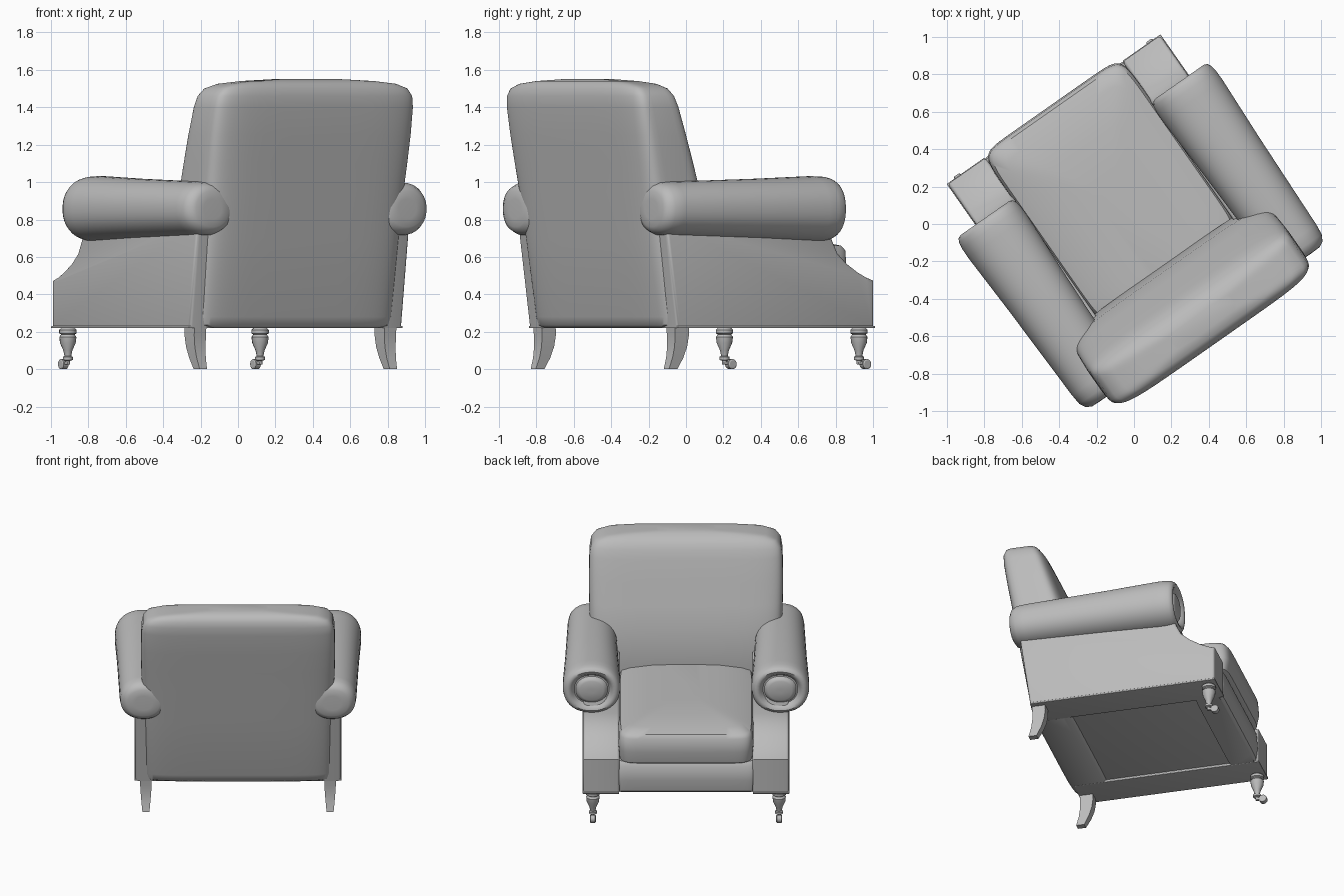
import bpy, bmesh, math
from mathutils import Vector, Matrix

if "Cube" in bpy.data.objects:
    bpy.data.objects.remove(bpy.data.objects["Cube"], do_unlink=True)

TURN = math.radians(35)  # the chair stands turned on the floor

grey = bpy.data.materials.new("plain_grey")
grey.use_nodes = True
COLOUR = (0.5, 0.5, 0.5, 1)
grey.diffuse_color = COLOUR
grey.node_tree.nodes["Principled BSDF"].inputs["Base Color"].default_value = COLOUR


def finish(name, bm, mirror=False, angle=40):
    """Turn a bmesh into a smooth-shaded object, optionally mirrored left to right."""
    bmesh.ops.recalc_face_normals(bm, faces=bm.faces)
    mesh = bpy.data.meshes.new(name)
    bm.to_mesh(mesh)
    bm.free()
    mesh.materials.append(grey)
    mesh.shade_smooth()
    mesh.set_sharp_from_angle(angle=math.radians(angle))
    obj = bpy.data.objects.new(name, mesh)
    bpy.context.collection.objects.link(obj)
    obj.rotation_euler.z = TURN
    if mirror:
        obj.modifiers.new("both_sides", 'MIRROR')
    return obj


def loft(name, rings, mirror=False, angle=40):
    """Skin a row of closed rings and cap both ends."""
    bm = bmesh.new()
    rows = [[bm.verts.new(p) for p in ring] for ring in rings]
    n = len(rows[0])
    for a, b in zip(rows, rows[1:]):
        for i in range(n):
            j = (i + 1) % n
            bm.faces.new((a[i], a[j], b[j], b[i]))
    bm.faces.new(rows[0])
    bm.faces.new(rows[-1])
    return finish(name, bm, mirror, angle)


def oval(n, power=2):
    """Unit superellipse; a higher power gives squarer corners."""
    def bend(v):
        return math.copysign(abs(v) ** (2 / power), v)
    turns = [2 * math.pi * (i + 0.5) / n for i in range(n)]
    return [(bend(math.cos(t)), bend(math.sin(t))) for t in turns]


def pillow(name, rows, power, angle=40):
    """Stack of rounded rectangles: height, half width, rear y, front y."""
    shape = oval(64, power)
    loft(name, [[(w * u, (y0 + y1) / 2 + (y1 - y0) / 2 * v, z) for u, v in shape]
                for z, w, y0, y1 in rows], angle=angle)


def box(name, lo, hi, bevel, mirror=False):
    lo, hi = Vector(lo), Vector(hi)
    bm = bmesh.new()
    bmesh.ops.create_cube(bm, size=1, matrix=Matrix.Translation((lo + hi) / 2)
                          @ Matrix.Diagonal((*(hi - lo), 1)))
    bmesh.ops.bevel(bm, geom=bm.edges[:], offset=bevel, segments=3,
                    profile=0.5, affect='EDGES')
    return finish(name, bm, mirror)


# Leaning upholstered back with an arched top
pillow("chair_back", [
    (.22, .60, -.55, -.33), (.235, .625, -.57, -.31), (.28, .635, -.582, -.30),
    (.7, .642, -.655, -.27), (.95, .648, -.695, -.30), (1.1, .652, -.72, -.35),
    (1.25, .654, -.745, -.40), (1.4, .65, -.768, -.45), (1.46, .64, -.772, -.475),
    (1.5, .61, -.765, -.50), (1.525, .54, -.75, -.53), (1.54, .40, -.73, -.56),
    (1.55, .2, -.69, -.59)], 6)

# Seat: base, front rail and crowned cushion
box("seat_base", (-.47, -.5, .235), (.47, .65, .46), .01)
pillow("front_rail", [(.22, .46, .55, .72), (.235, .46, .55, .738), (.32, .46, .55, .75),
                      (.42, .46, .55, .742), (.45, .455, .55, .72)], 14)
pillow("seat_cushion", [
    (.44, .435, -.35, .735), (.455, .45, -.35, .76), (.54, .456, -.35, .775),
    (.635, .454, -.35, .768), (.66, .44, -.35, .75), (.68, .38, -.35, .67),
    (.70, .24, -.34, .5), (.705, .1, -.3, .3)], 12)

# Arm panels: side profile with a scooped front, extruded sideways
profile = [(-.54, .22), (.745, .22), (.745, .475), (.70, .49), (.64, .52), (.57, .565),
           (.51, .62), (.475, .69), (.45, .8), (-.62, .8)]
bm = bmesh.new()
face = bm.faces.new([bm.verts.new((.447, y, z)) for y, z in profile])
extruded = bmesh.ops.extrude_face_region(bm, geom=[face])["geom"]
bmesh.ops.translate(bm, vec=(.246, 0, 0),
                    verts=[g for g in extruded if isinstance(g, bmesh.types.BMVert)])
rims = [e for e in bm.edges if abs(e.verts[0].co.x - e.verts[1].co.x) < .01]
bmesh.ops.bevel(bm, geom=rims, offset=.018, segments=3, profile=.5,
                affect='EDGES', clamp_overlap=True)
finish("arm_panel", bm, mirror=True)

# Piping strip along the bottom of each arm panel
box("arm_piping", (.45, -.54, .219), (.697, .749, .231), .004, mirror=True)

# Rolled arms: depth and section scale, ending in a scroll face
roll = [(-.672, .3), (-.67, .55), (-.655, .70), (-.62, .80), (-.56, .83), (0, .92),
        (.36, 1), (.42, .995), (.455, .965), (.475, .91), (.483, .82), (.478, .72),
        (.46, .65), (.448, .6), (.45, .55), (.468, .48), (.475, .4), (.477, .1)]
loft("arm_roll", [[(.635 + .195 * s * u, y, .857 + .175 * s * v) for u, v in oval(40, 2.2)]
                  for y, s in roll], mirror=True)

# Square sabre legs at the rear: height, centre y, half thickness
sabre = [(.24, -.49, .046), (.18, -.487, .045), (.12, -.492, .041),
         (.06, -.508, .035), (0, -.535, .028)]
corners = [(-1, -1), (1, -1), (1, 1), (-1, 1)]
loft("rear_leg", [[(.62 + .85 * h * u, y + h * v, z) for u, v in corners]
                  for z, y, h in sabre], mirror=True, angle=30)

# Turned front legs: height and radius
LEG_X, LEG_Y = .627, .69
turning = [(.225, .03), (.21, .047), (.192, .047), (.186, .036), (.172, .046), (.14, .042),
           (.1, .024), (.07, .018), (.066, .027), (.05, .027), (.045, .013), (.03, .011)]
loft("front_leg", [[(LEG_X + r * u, LEG_Y + r * v, z) for u, v in oval(14)]
                   for z, r in turning], mirror=True)

# Castors: fork and wheel set forward of each front leg
box("castor_fork", (LEG_X - .01, LEG_Y - .01, .024), (LEG_X + .01, LEG_Y + .045, .042),
    .004, mirror=True)
tread = [(-.02, .02), (-.016, .027), (.016, .027), (.02, .02)]
loft("castor_wheel", [[(LEG_X + x, LEG_Y + .042 + r * u, .027 + r * v) for u, v in oval(16)]
                      for x, r in tread], mirror=True, angle=30)
